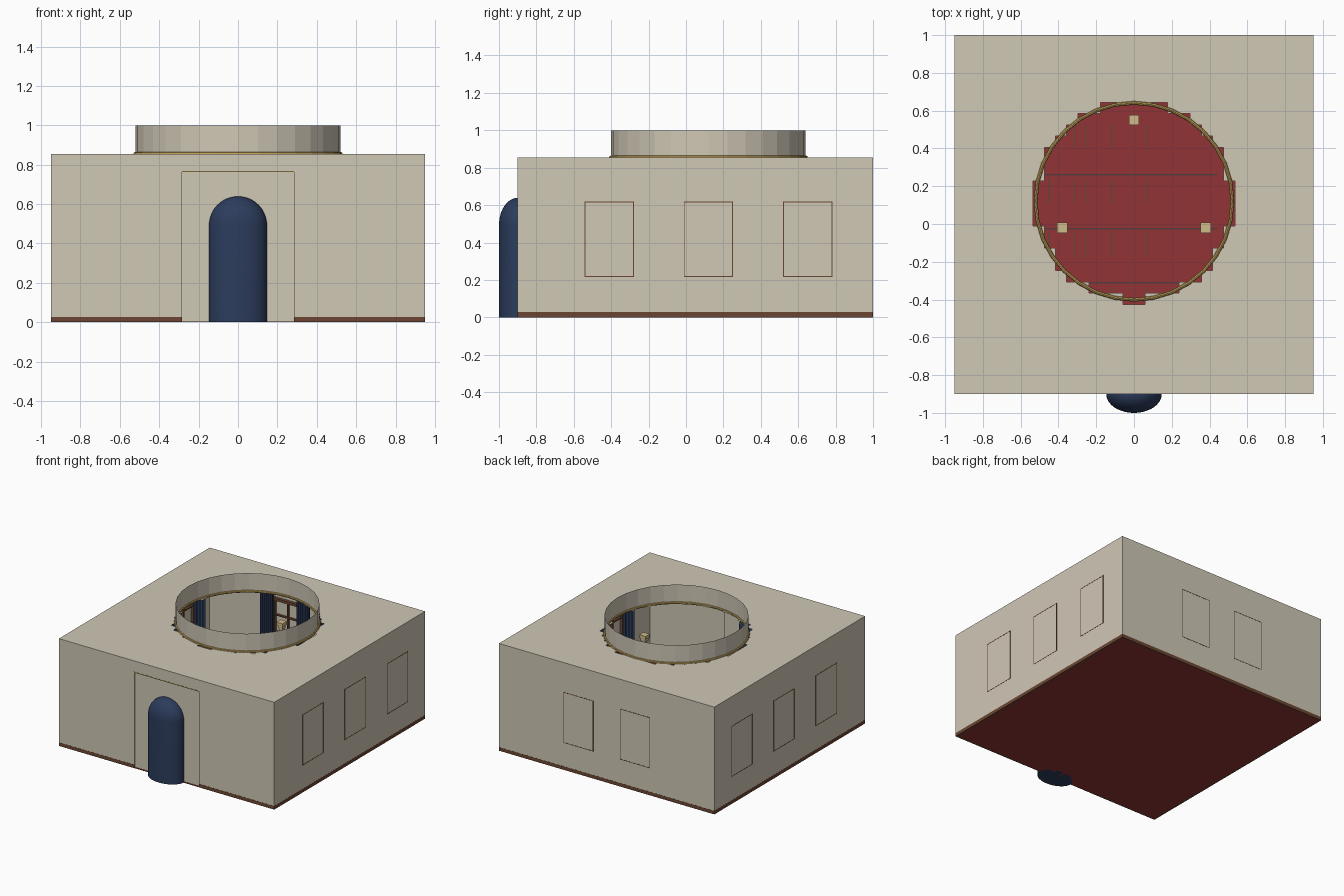
import bpy, bmesh, math
from mathutils import Matrix, Vector

if "Cube" in bpy.data.objects:
    bpy.data.objects.remove(bpy.data.objects["Cube"])


def material(name, r, g, b):
    m = bpy.data.materials.new(name)
    m.diffuse_color = [(c / 255 / 12.92 if c < 11 else ((c / 255 + 0.055) / 1.055) ** 2.4)
                       for c in (r, g, b)] + [1]
    m.use_nodes = True
    m.node_tree.nodes["Principled BSDF"].inputs["Base Color"].default_value = m.diffuse_color
    return m


CREAM = material("cream plaster", 208, 200, 182)
RED = material("carpet red", 146, 52, 54)
BROWN = material("wood brown", 108, 70, 50)
NAVY = material("navy", 44, 60, 92)
GOLD = material("gold", 190, 158, 88)
PALE = material("pale brass", 208, 188, 138)
SLATE = material("dark slate", 84, 60, 60)
OLIVE = material("olive brown", 108, 68, 48)


def finish(name, bm, mat, smooth=False, recalc=True):
    bmesh.ops.remove_doubles(bm, verts=bm.verts, dist=1e-5)
    if recalc:
        bmesh.ops.recalc_face_normals(bm, faces=bm.faces)
    me = bpy.data.meshes.new(name)
    bm.to_mesh(me)
    bm.free()
    me.materials.append(mat)
    for p in me.polygons:
        p.use_smooth = smooth
    ob = bpy.data.objects.new(name, me)
    bpy.context.collection.objects.link(ob)
    return ob


def add_box(bm, lo, hi, mat4=Matrix()):
    lo, hi = Vector(lo), Vector(hi)
    m = mat4 @ Matrix.Translation((lo + hi) / 2) @ Matrix.Diagonal((*(hi - lo), 1))
    bmesh.ops.create_cube(bm, size=1, matrix=m)


def boxes(name, mat, items, mat4=Matrix()):
    bm = bmesh.new()
    for lo, hi in items:
        add_box(bm, lo, hi, mat4)
    return finish(name, bm, mat)


def lathe(bm, profile, n, centre=(0, 0), sy=1.0):
    rings = []
    for r, z in profile:
        rings.append([bm.verts.new((centre[0] + r * math.cos(2 * math.pi * i / n),
                                    centre[1] + sy * r * math.sin(2 * math.pi * i / n), z))
                      for i in range(n)])
    for a, b in zip(rings, rings[1:]):
        for i in range(n):
            j = (i + 1) % n
            bm.faces.new((a[i], a[j], b[j], b[i]))
    return rings


W, Y0, Y1, H = 0.95, -0.9, 1.0, 0.855
DOOR, DOOR_H, REC = 0.285, 0.765, 0.01
OC = (0, 0.12)

# walls: thin shell, with a shallow recess in the front
bm = bmesh.new()


def quad(*pts):
    bm.faces.new([bm.verts.new(p) for p in pts])


def wall(x0, y0, x1, y1, z0, z1):
    quad((x0, y0, z0), (x1, y1, z0), (x1, y1, z1), (x0, y0, z1))


wall(W, Y0, W, Y1, 0, H)
wall(W, Y1, -W, Y1, 0, H)
wall(-W, Y1, -W, Y0, 0, H)
wall(-W, Y0, -DOOR, Y0, 0, H)
wall(DOOR, Y0, W, Y0, 0, H)
wall(-DOOR, Y0, DOOR, Y0, DOOR_H, H)
wall(-DOOR, Y0 + REC, DOOR, Y0 + REC, 0, DOOR_H)
wall(-DOOR, Y0, -DOOR, Y0 + REC, 0, DOOR_H)
wall(DOOR, Y0 + REC, DOOR, Y0, 0, DOOR_H)
finish("walls", bm, CREAM, recalc=False)

# gold strip over the door recess
boxes("door_trim", GOLD, [((-DOOR, Y0 - 0.001, DOOR_H - 0.003), (DOOR, Y0 + 0.02, DOOR_H + 0.004))])

# roof sheet: 32 x 32 cells with a stepped round opening
bm = bmesh.new()
N = 32
bmesh.ops.create_grid(bm, x_segments=N, y_segments=N, size=W,
                      matrix=Matrix.Translation((0, 0.05, H)))
hole = [f for f in bm.faces
        if math.hypot(f.calc_center_median().x, f.calc_center_median().y - OC[1]) < 0.52]
bmesh.ops.delete(bm, geom=hole, context='FACES')
finish("roof", bm, CREAM)

# skylight drum and its gold ring
bm = bmesh.new()
lathe(bm, [(0.52, H), (0.52, 1.0)], 32, OC)
finish("skylight_drum", bm, CREAM, recalc=False)
bm = bmesh.new()
lathe(bm, [(0.521 + 0.01 * math.cos(a * math.pi / 4), H + 0.01 * math.sin(a * math.pi / 4))
           for a in range(9)], 32, OC)
finish("skylight_ring", bm, GOLD)

# floor with faint joint lines
boxes("floor", RED, [((-W, Y0, 0), (W, Y1, 0.004))])
rows = [-0.31 + 0.285 * k for k in range(-2, 5)]
boxes("floor_row_lines", SLATE, [((-0.47, y - 0.004, 0.004), (0.44, y + 0.004, 0.006)) for y in rows[2:5]])
boxes("floor_joint_lines", OLIVE, [((x - 0.004, y - 0.15, 0.004), (x + 0.004, y - 0.02, 0.006))
                                   for y in rows[2:6] for x in (-0.45, -0.31, -0.255, -0.12, 0.07)])

# skirting boards, open at the door
T, S, I = 0.0275, 0.001, 0.015
boxes("skirting", BROWN, [
    ((W - I, Y0, 0), (W + S, Y1, T)), ((-W - S, Y0, 0), (-W + I, Y1, T)),
    ((-W, Y1 - I, 0), (W, Y1 + S, T)),
    ((-W, Y0 - S, 0), (-DOOR, Y0 + I, T)), ((DOOR, Y0 - S, 0), (W, Y0 + I, T))])

# round-topped door body passing through the front wall
bm = bmesh.new()
R, ZC = 0.147, 0.492
prof = [(0.0001, 0), (R, 0), (R, ZC)] + [(max(R * math.cos(a * math.pi / 24), 1e-5),
                                          ZC + R * math.sin(a * math.pi / 24)) for a in range(1, 13)]
lathe(bm, prof, 48, (0, Y0), 0.1 / R)
door = finish("door_capsule", bm, NAVY, True)
bpy.context.view_layer.objects.active = door
door.select_set(True)
bpy.ops.object.shade_smooth_by_angle(angle=math.radians(40))
door.select_set(False)


# windows: local x along the wall, local +y into the room
def frame(hw, z0, z1, t, y0, y1):
    return [((-hw, y0, z0), (-hw + t, y1, z1)), ((hw - t, y0, z0), (hw, y1, z1)),
            ((-hw, y0, z0), (hw, y1, z0 + t)), ((-hw, y0, z1 - t), (hw, y1, z1))]


def window(pos, angle):
    m = Matrix.Translation(pos) @ Matrix.Rotation(angle, 4, 'Z')
    parts = frame(0.132, 0.215, 0.62, 0.005, -0.001, 0.01)      # outline seen outside
    parts += frame(0.132, 0.215, 0.62, 0.02, 0.001, 0.025)      # inner casing
    parts.append(((-0.005, 0.001, 0.215), (0.005, 0.018, 0.62)))
    parts += [((-0.13, 0.001, z - 0.005), (0.13, 0.018, z + 0.005)) for z in (0.35, 0.485)]
    boxes("window_frame", BROWN, parts, m)
    # pleated curtains on both sides
    for s in (-1, 1):
        b = bmesh.new()
        cols = []
        for i in range(25):
            x = s * (0.105 + 0.11 * i / 24)
            y = 0.042 + 0.014 * math.cos(i * math.pi / 2)
            cols.append([b.verts.new(m @ Vector((x, y, z))) for z in (0.16, 0.66)])
        for p, q in zip(cols, cols[1:]):
            b.faces.new((p[0], q[0], q[1], p[1]))
        finish("curtain", b, NAVY)


for yc in (-0.41, 0.12, 0.65):
    window((-W, yc, 0), -math.pi / 2)
    window((W, yc, 0), math.pi / 2)
for xc in (-0.25, 0.25):
    window((xc, Y1, 0), math.pi)

# slender brass stands under the skylight
for x, y in ((0, 0.55), (-0.38, -0.02), (0.38, -0.02)):
    boxes("brass_stand", PALE, [
        ((x - h, y - h, z0), (x + h, y + h, z1))
        for h, z0, z1 in ((0.027, 0.004, 0.03), (0.014, 0.03, 0.64), (0.02, 0.64, 0.665), (0.027, 0.665, 0.69))])
